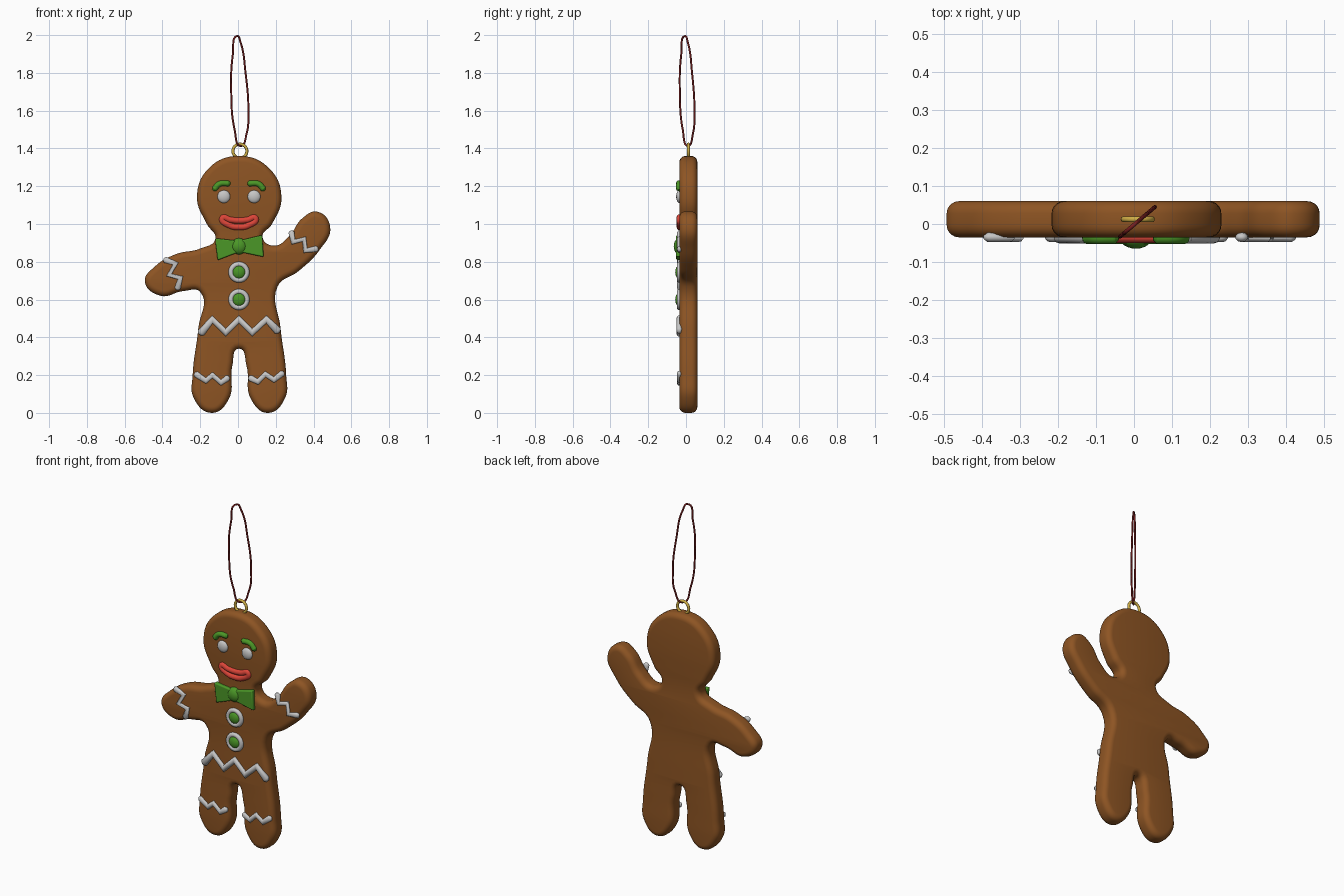
import bpy, bmesh, math
from mathutils import Matrix

cube = bpy.data.objects.get("Cube")
if cube:
    bpy.data.objects.remove(cube, do_unlink=True)


def material(name, rgb):
    m = bpy.data.materials.new(name)
    m.use_nodes = True
    m.diffuse_color = (*rgb, 1)
    bsdf = next(n for n in m.node_tree.nodes if n.type == 'BSDF_PRINCIPLED')
    bsdf.inputs["Base Color"].default_value = (*rgb, 1)
    bsdf.inputs["Roughness"].default_value = 0.6
    return m


BROWN = material("gingerbread brown", (0.27, 0.09, 0.017))
WHITE = material("icing white", (0.57, 0.57, 0.57))
GREEN = material("icing green", (0.07, 0.31, 0.02))
RED = material("icing red", (0.72, 0.06, 0.04))
GOLD = material("ring gold", (0.62, 0.42, 0.06))
STRING = material("string dark red", (0.2, 0.015, 0.015))

FRONT = -0.035   # front face of the cookie
MID_X = 0.005    # centre line of the figure


def smooth(ob, angle=50):
    bpy.ops.object.select_all(action='DESELECT')
    ob.select_set(True)
    bpy.context.view_layer.objects.active = ob
    bpy.ops.object.shade_smooth_by_angle(angle=math.radians(angle))


def curve_mesh(name, curve, mat, weld=True):
    """Turn a curve into a welded, smooth mesh object."""
    ob = bpy.data.objects.new(name, curve)
    bpy.context.collection.objects.link(ob)
    bpy.ops.object.select_all(action='DESELECT')
    ob.select_set(True)
    bpy.context.view_layer.objects.active = ob
    bpy.ops.object.convert(target='MESH')
    ob = bpy.context.view_layer.objects.active
    bm = bmesh.new()
    bm.from_mesh(ob.data)
    bmesh.ops.remove_doubles(bm, verts=bm.verts, dist=0.0002)
    bmesh.ops.recalc_face_normals(bm, faces=bm.faces)
    bm.to_mesh(ob.data)
    bm.free()
    ob.data.materials.clear()
    ob.data.materials.append(mat)
    smooth(ob)
    return ob


def spline(curve, points, handle, closed):
    s = curve.splines.new('BEZIER')
    s.bezier_points.add(len(points) - 1)
    for bp, p in zip(s.bezier_points, points):
        bp.co = p
        bp.handle_left_type = bp.handle_right_type = handle
    s.use_cyclic_u = closed
    return s


def tube(name, points, radius, mat, handle='AUTO', closed=False, flat=0.8, y=FRONT):
    """Piped strand through (x, z) points, flattened in depth, with tapered tips."""
    c = bpy.data.curves.new(name, 'CURVE')
    c.dimensions = '3D'
    c.resolution_u = 8
    c.bevel_depth = radius
    c.bevel_resolution = 3
    c.use_fill_caps = True
    pts = [(x, 0, z) for x, z in points]
    if not closed:
        def beyond(a, b):
            d = math.dist(a, b)
            return tuple(p + (p - q) * radius * 0.6 / d for p, q in zip(a, b))
        pts = [beyond(pts[0], pts[1])] + pts + [beyond(pts[-1], pts[-2])]
    s = spline(c, pts, handle, closed)
    if not closed:
        s.bezier_points[0].radius = s.bezier_points[-1].radius = 0.45
    ob = curve_mesh(name, c, mat)
    ob.scale.y = flat
    ob.location.y = y
    return ob


def dome(name, x, z, radius, depth, mat):
    bpy.ops.mesh.primitive_uv_sphere_add(segments=24, ring_count=14, radius=1, location=(x, FRONT, z))
    ob = bpy.context.object
    ob.name = name
    ob.scale = (radius, depth, radius)
    ob.data.materials.append(mat)
    smooth(ob)


def ring(name, x, y, z, major, minor, mat):
    bpy.ops.mesh.primitive_torus_add(major_segments=32, minor_segments=10, major_radius=major,
                                     minor_radius=minor, location=(x, y, z),
                                     rotation=(math.pi / 2, 0, 0))
    ob = bpy.context.object
    ob.name = name
    ob.data.materials.append(mat)
    smooth(ob)


# Cookie body: one smooth outline with a rounded rim
outline = [(0.005, 1.36), (0.165, 1.295), (0.23, 1.14), (0.18, 1.0), (0.13, 0.93),
           (0.19, 0.885), (0.27, 0.935), (0.34, 1.03), (0.42, 1.065), (0.488, 0.985),
           (0.43, 0.86), (0.32, 0.75), (0.21, 0.67), (0.225, 0.45), (0.255, 0.2),
           (0.25, 0.08), (0.16, 0.0), (0.07, 0.07), (0.045, 0.25), (0.005, 0.34),
           (-0.03, 0.25), (-0.05, 0.07), (-0.14, 0.0), (-0.235, 0.08), (-0.24, 0.2),
           (-0.21, 0.45), (-0.2, 0.64), (-0.29, 0.645), (-0.41, 0.62), (-0.493, 0.695),
           (-0.44, 0.775), (-0.33, 0.84), (-0.2, 0.87), (-0.12, 0.92), (-0.165, 1.0),
           (-0.217, 1.14), (-0.155, 1.295)]
body = bpy.data.curves.new("cookie_body", 'CURVE')
body.dimensions = '2D'
body.fill_mode = 'BOTH'
body.resolution_u = 8
body.bevel_depth = 0.032
body.bevel_resolution = 4
body.offset = -0.032
body.extrude = 0.0155
spline(body, [(x, z, 0) for x, z in outline], 'AUTO', True)
cookie = curve_mesh("cookie_body", body, BROWN)
cookie.rotation_euler.x = math.pi / 2
cookie.location.y = 0.0125

# White zigzag icing
zigzags = {
    "belly_icing": ([(-0.195, 0.425), (-0.135, 0.495), (-0.065, 0.425), (0.005, 0.495),
                     (0.075, 0.425), (0.15, 0.495), (0.21, 0.435)], 0.022),
    "right_leg_icing": ([(-0.222, 0.205), (-0.17, 0.17), (-0.135, 0.2), (-0.09, 0.16),
                         (-0.055, 0.185)], 0.017),
    "left_leg_icing": ([(0.065, 0.185), (0.105, 0.165), (0.145, 0.205), (0.19, 0.175),
                        (0.235, 0.21)], 0.017),
    "right_arm_icing": ([(-0.385, 0.81), (-0.33, 0.79), (-0.365, 0.73), (-0.305, 0.715),
                         (-0.32, 0.66)], 0.017),
    "left_arm_icing": ([(0.283, 0.955), (0.293, 0.905), (0.35, 0.92), (0.357, 0.86),
                        (0.415, 0.868)], 0.017),
}
for name, (pts, r) in zigzags.items():
    tube(name, pts, r, WHITE, handle='VECTOR', flat=0.75)

# Face: eyes, brows and mouth
for side, s in (("left", 1), ("right", -1)):
    dome(side + "_eye", MID_X + s * 0.08, 1.145, 0.034, 0.017, WHITE)
    brow = [(0.13, 1.185), (0.103, 1.212), (0.055, 1.215)]
    tube(side + "_brow", [(MID_X + s * x, z) for x, z in brow], 0.016, GREEN, flat=1.1)
lips = [(-0.088, 1.03), (-0.05, 0.993), (0, 0.984), (0.05, 0.993), (0.088, 1.03),
        (0.045, 1.022), (0, 1.018), (-0.045, 1.022)]
tube("mouth", [(MID_X + x, z) for x, z in lips], 0.0165, RED, closed=True, flat=0.9)

# Buttons
for label, z in (("upper", 0.745), ("lower", 0.6)):
    ring(label + "_button_rim", MID_X, FRONT, z, 0.042, 0.014, WHITE)
    dome(label + "_button", MID_X, z, 0.036, 0.022, GREEN)

# Bow tie: two flared wings and a knot
bm = bmesh.new()
for side in ([(0.015, 0.91), (-0.122, 0.925), (-0.108, 0.808), (0.015, 0.855)],
             [(-0.005, 0.91), (0.128, 0.942), (0.136, 0.825), (-0.005, 0.855)]):
    face = bm.faces.new([bm.verts.new((x, -0.053, z)) for x, z in side])
    grown = bmesh.ops.extrude_face_region(bm, geom=[face])
    verts = [v for v in grown["geom"] if isinstance(v, bmesh.types.BMVert)]
    bmesh.ops.translate(bm, verts=verts, vec=(0, 0.028, 0))
bmesh.ops.recalc_face_normals(bm, faces=bm.faces)
mesh = bpy.data.meshes.new("bow_wings")
bm.to_mesh(mesh)
bm.free()
mesh.materials.append(GREEN)
wings = bpy.data.objects.new("bow_wings", mesh)
bpy.context.collection.objects.link(wings)
bevel = wings.modifiers.new("soft edges", 'BEVEL')
bevel.width = 0.007
bevel.segments = 3
smooth(wings)
dome("bow_knot", MID_X, 0.882, 0.043, 0.03, GREEN)

# Hanging ring and string
ring("hanging_ring", 0.01, 0.0125, 1.386, 0.037, 0.008, GOLD)
loop = bpy.data.curves.new("hanging_string", 'CURVE')
loop.dimensions = '3D'
loop.resolution_u = 14
loop.bevel_depth = 0.0052
loop.bevel_resolution = 2
path = [(-0.005, 1.995), (-0.027, 1.9), (-0.036, 1.7), (-0.018, 1.5), (0.014, 1.413),
        (0.046, 1.48), (0.055, 1.6), (0.04, 1.8), (0.014, 1.96)]
spline(loop, [(x, 0.85 * x - 0.002, z) for x, z in path], 'AUTO', True)
curve_mesh("hanging_string", loop, STRING)
